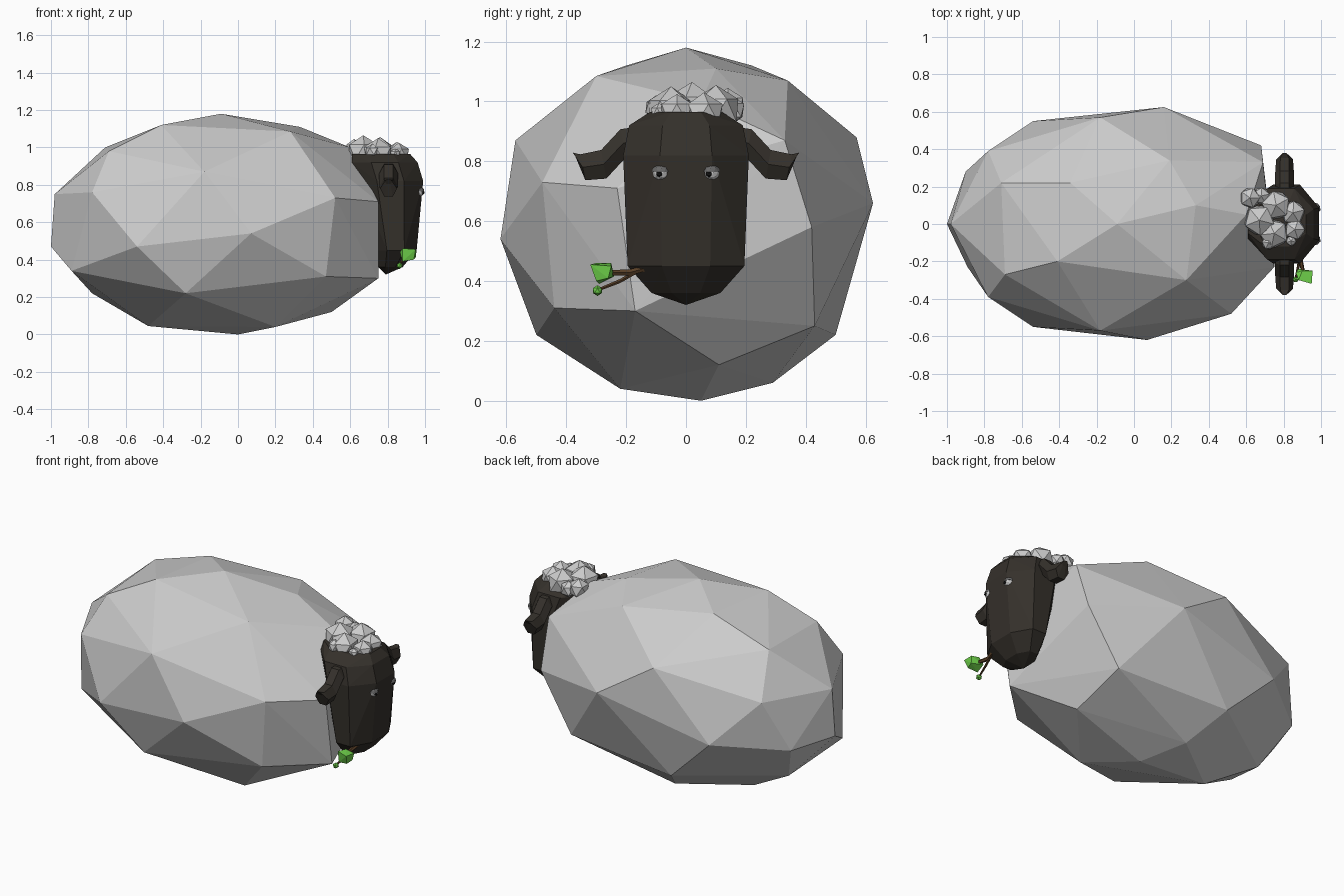
import bpy, bmesh, math
from mathutils import Vector, Matrix

if "Cube" in bpy.data.objects:
    bpy.data.objects.remove(bpy.data.objects["Cube"])


def material(name, rgb):
    m = bpy.data.materials.new(name)
    m.diffuse_color = (*rgb, 1)
    m.use_nodes = True
    m.node_tree.nodes["Principled BSDF"].inputs["Base Color"].default_value = m.diffuse_color
    return m


DARK = material("dark_hide", (0.035, 0.03, 0.024))
BLACK = material("pupil_black", (0.01, 0.01, 0.01))
BROWN = material("bark", (0.1, 0.05, 0.02))
GREEN = material("leaf_green", (0.16, 0.65, 0.07))
LID = material("eyelid_grey", (0.14, 0.14, 0.14))


def finish(bm, name, mat=None):
    bmesh.ops.recalc_face_normals(bm, faces=bm.faces[:])
    me = bpy.data.meshes.new(name)
    bm.to_mesh(me)
    bm.free()
    ob = bpy.data.objects.new(name, me)
    bpy.context.collection.objects.link(ob)
    if mat:
        me.materials.append(mat)
    return ob


def hull(name, pts, mat=None):
    bm = bmesh.new()
    for p in pts:
        bm.verts.new(p)
    bmesh.ops.convex_hull(bm, input=bm.verts[:])
    loose = [v for v in bm.verts if not v.link_faces]
    bmesh.ops.delete(bm, geom=loose, context='VERTS')
    return finish(bm, name, mat)


def loft(name, rings, mat=None):
    bm = bmesh.new()
    rs = [[bm.verts.new(p) for p in r] for r in rings]
    n = len(rs[0])
    for a, b in zip(rs, rs[1:]):
        for i in range(n):
            j = (i + 1) % n
            bm.faces.new((a[i], a[j], b[j], b[i]))
    bm.faces.new(rs[0])
    bm.faces.new(rs[-1])
    return finish(bm, name, mat)


def ball(name, c, r, mat=None, sub=1, spin=0.0):
    bm = bmesh.new()
    bmesh.ops.create_icosphere(bm, subdivisions=sub, radius=r)
    bm.transform(Matrix.Translation(c) @ Matrix.Rotation(spin, 4, 'Z'))
    return finish(bm, name, mat)


# faceted fleece: corners seen on the back, flanks and belly
back = [(-.09, 0, 1.18), (.33, .1, 1.11), (.28, -.3, 1.085), (.19, .34, 1.07), (-.41, -.2, 1.12),
        (-.34, .22, 1.12), (-.71, .22, 1.0), (-.69, -.27, .98), (.6, .05, 1.0), (.69, .33, .87)]
flanks = [(-.18, -.57, .87), (-.18, .57, .88), (.07, -.62, .54), (.16, .625, .66), (.52, -.48, .73),
          (.75, -.23, .71), (-.54, -.55, .47), (-.54, .55, .5), (-.78, -.39, .76), (-.78, .39, .76),
          (.68, .42, .58), (-.98, 0, .75), (-1, 0, .47), (-.9, .28, .46)]
belly = [(.47, -.44, .31), (.75, -.17, .3), (-.28, -.5, .22), (0, .05, 0), (.2, -.22, .04),
         (-.48, .03, .045), (.5, .11, .12), (-.13, .29, .06), (-.25, .5, .22), (.47, .43, .25),
         (-.78, .13, .22), (-.89, -.23, .34)]
hull("fleece_body", back + flanks + belly)

# head: eight-sided rings (z, back x, front x, half width)
head = [(.79, 0, .32)]
for z, x0, x1, w in [(.36, .75, .88, .115), (.45, .73, .955, .195), (.82, .64, .99, .21),
                     (.92, .61, .96, .19), (.965, .61, .92, .12)]:
    cx, hx = (x0 + x1) / 2, (x1 - x0) / 2
    for i in range(8):
        a = math.radians(22.5 + 45 * i)
        head.append((cx + hx * math.cos(a) / .924, w * math.sin(a) / .924, z))
hull("head", head, DARK)

# ears and eyes on both sides
for side, label in ((-1, "right"), (1, "left")):
    rings = []
    for y, z, rx, rz in [(.16, .875, .045, .045), (.21, .86, .05, .055), (.275, .79, .05, .055),
                         (.345, .78, .045, .05), (.37, .817, .02, .014)]:
        ring = [(math.cos(math.radians(60 * i)), math.sin(math.radians(60 * i))) for i in range(6)]
        rings.append([(.805 + rx * c, side * (y + .01 * s), z + rz * s) for c, s in ring])
    loft(label + "_ear", rings, DARK)

    eye = Vector((.965, side * .083, .762))
    ball(label + "_eye", eye, .029, None, 2)
    ball(label + "_pupil", eye + Vector((.022, -.006, -.004)), .012, BLACK)
    bm = bmesh.new()
    bmesh.ops.create_icosphere(bm, subdivisions=2, radius=.032)
    bmesh.ops.bisect_plane(bm, geom=bm.verts[:] + bm.edges[:] + bm.faces[:], plane_co=(0, 0, .002),
                           plane_no=(0, 0, 1), clear_inner=True)
    bmesh.ops.holes_fill(bm, edges=bm.edges[:])
    bm.transform(Matrix.Translation(eye))
    finish(bm, label + "_eyelid", LID)

# wool tuft on the crown
tuft = [(.62, .14, .985, .06), (.76, .10, .97, .085), (.67, .02, .975, .09), (.85, .06, .96, .07),
        (.75, -.05, .965, .085), (.86, -.03, .965, .06), (.72, -.10, .98, .04), (.84, -.09, .965, .03),
        (.68, .15, .97, .05)]
for i, (x, y, z, r) in enumerate(tuft):
    ball(f"wool_curl_{i + 1}", (x, y, z), r, spin=i * .5)


# twig held in the mouth, with a fork and two leaf buds
def branch(name, pts, radii):
    rings = []
    for p, r in zip(pts, radii):
        rings.append([(p[0] + r * math.cos(math.radians(60 * i)), p[1],
                       p[2] + r * math.sin(math.radians(60 * i))) for i in range(6)])
    loft(name, rings, BROWN)


branch("twig", [(.88, -.08, .45), (.90, -.13, .444), (.89, -.19, .428), (.905, -.26, .428)],
       [.011, .011, .012, .01])
branch("twig_fork", [(.89, -.165, .432), (.88, -.22, .40), (.865, -.29, .372)], [.009, .008, .006])
hull("leaf_large", [(.865, -.26, .44), (.88, -.3, .46), (.95, -.32, .455), (.955, -.25, .45),
                    (.95, -.26, .41), (.94, -.3, .40), (.88, -.29, .39), (.88, -.24, .415),
                    (.9, -.25, .46)], GREEN)
ball("leaf_small", (.864, -.296, .368), .018, GREEN)
